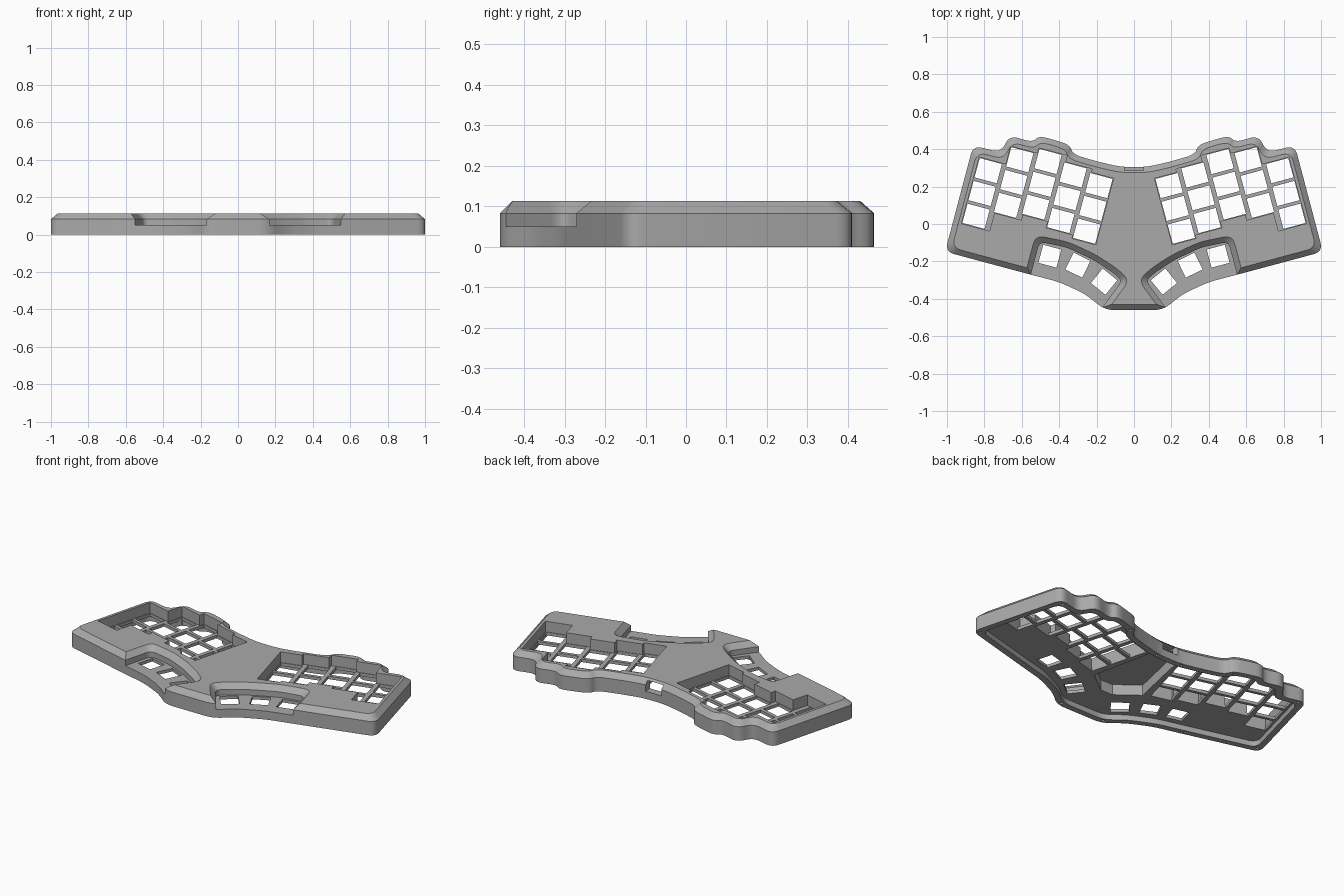
import bpy, bmesh, math
from mathutils import Vector, Matrix

cube = bpy.data.objects.get("Cube")
if cube:
    bpy.data.objects.remove(cube, do_unlink=True)

TOP, EDGE, FLOOR, CAVITY = 0.113, 0.083, 0.05, 0.032
TILT = math.radians(15)

grey = bpy.data.materials.new("case grey")
grey.use_nodes = True
colour = (0.4, 0.4, 0.4, 1)
grey.diffuse_color = colour
grey.node_tree.nodes["Principled BSDF"].inputs["Base Color"].default_value = colour


def mirrored(half):
    """Close a clockwise half outline across x = 0."""
    return half + [(-x, y) for x, y in reversed(half)]


def inset(points, d):
    """Move every edge of a clockwise polygon inward by d."""
    pts = [Vector(p) for p in points]
    out = []
    for i, p in enumerate(pts):
        a = (p - pts[i - 1]).normalized()
        b = (pts[(i + 1) % len(pts)] - p).normalized()
        na, nb = Vector((a.y, -a.x)), Vector((b.y, -b.x))
        out.append(p + (na + nb) * d / (1 + na.dot(nb)))
    return out


def rounded(points, cut=0.05, steps=6):
    """Replace each corner with a short curve."""
    pts = [Vector(p) for p in points]
    out = []
    for i, p in enumerate(pts):
        before, after = pts[i - 1] - p, pts[(i + 1) % len(pts)] - p
        a = p + before.normalized() * min(cut, before.length * 0.45)
        b = p + after.normalized() * min(cut, after.length * 0.45)
        for k in range(steps + 1):
            t = k / steps
            out.append(a * (1 - t) ** 2 + p * 2 * t * (1 - t) + b * t * t)
    return out


def rect(u0, u1, v0, v1, angle=0.0, centre=(0, 0)):
    rot = Matrix.Rotation(angle, 2)
    return [rot @ Vector(c) + Vector(centre)
            for c in ((u0, v0), (u0, v1), (u1, v1), (u1, v0))]


def flip(loop):
    return [Vector((-p[0], p[1])) for p in reversed(loop)]


def loft(bm, layers):
    """Closed solid through (height, loop) layers."""
    rings = [[bm.verts.new((p[0], p[1], z)) for p in loop] for z, loop in layers]
    n = len(rings[0])
    for low, high in zip(rings, rings[1:]):
        for i in range(n):
            j = (i + 1) % n
            bm.faces.new((low[i], low[j], high[j], high[i]))
    bm.faces.new(rings[0][::-1])
    bm.faces.new(rings[-1])


def solid(name, stacks):
    bm = bmesh.new()
    for layers in stacks:
        loft(bm, layers)
    bmesh.ops.recalc_face_normals(bm, faces=bm.faces[:])
    mesh = bpy.data.meshes.new(name)
    bm.to_mesh(mesh)
    bm.free()
    mesh.materials.append(grey)
    obj = bpy.data.objects.new(name, mesh)
    bpy.context.collection.objects.link(obj)
    return obj


def prisms(loops, z0, z1):
    return [[(z0, l), (z1, l)] for l in loops]


def both(loops):
    return loops + [flip(l) for l in loops]


# Case body with a chamfered top edge
outline = mirrored([
    (0.07, 0.305), (0.20, 0.335), (0.325, 0.372), (0.345, 0.425),
    (0.505, 0.472), (0.545, 0.437), (0.665, 0.474), (0.712, 0.382),
    (0.86, 0.42), (1.01, -0.148), (0.555, -0.27), (0.40, -0.31),
    (0.26, -0.375), (0.155, -0.46)])
side = rounded(outline)
case = solid("keyboard_case", [[(0, side), (EDGE, side),
                                (TOP, rounded(inset(outline, 0.03)))]])

# Key columns: staggered wells, each with three openings
HOLE_W, HOLE_H, ROW, PITCH = 0.123, 0.107, 0.126, 0.148
wells, holes = [], []
column_tops = (0.127, 0.227, 0.257, 0.222, 0.203)
for i, top in enumerate(column_tops):
    outer = 0.888 - i * PITCH
    inner = outer - HOLE_W
    reach = 0.004 if i == len(column_tops) - 1 else 0.029
    wells.append(rect(inner - reach, outer + 0.004,
                      top - 2 * ROW - HOLE_H - 0.004, top + 0.004, TILT))
    for k in range(3):
        v = top - k * ROW
        holes.append(rect(inner, outer, v - HOLE_H, v, TILT))

# Thumb openings
for centre, degrees in (((0.16, -0.308), 39), ((0.30, -0.22), 26), ((0.45, -0.172), 15)):
    holes.append(rect(-0.05, 0.05, -0.05, 0.05, math.radians(degrees), centre))

# Thumb pockets with flared upper walls
thumb = [(0.29, -0.61), (0.065, -0.305), (0.105, -0.265), (0.22, -0.19),
         (0.36, -0.125), (0.505, -0.095), (0.64, -0.61)]
wall, flare = rounded(thumb, 0.035), rounded(inset(thumb, -0.05), 0.06)
pockets = [[(z, f(l)) for z, l in ((FLOOR, wall), (EDGE, wall), (EDGE + 0.05, flare))]
           for f in (list, flip)]

# Underside cavity, controller bay, rear port and screw holes
cavity = rounded(inset(outline, 0.036))
bay = mirrored([(0.09, 0.262), (0.10, 0.19), (0.17, -0.13), (0.04, -0.23)])
port = rect(-0.052, 0.052, 0.25, 0.40)
rim = rounded(inset(outline, 0.018))
screws = []
for spot in ((0.97, -0.12), (0.56, -0.25), (0.15, -0.44), (0.83, 0.39), (0.36, 0.41), (0.09, 0.29)):
    c = min(rim, key=lambda p: (p - Vector(spot)).length)
    screws.append([c + Vector((math.sin(a), math.cos(a))) * 0.008
                   for a in (k * math.tau / 12 for k in range(12))])

cutters = [
    ("cavity_cutter", prisms([cavity], -0.1, CAVITY)),
    ("bay_cutter", prisms([bay], -0.05, 0.095)),
    ("well_cutter_a", prisms(both(wells[0::2]), FLOOR, 0.2)),
    ("well_cutter_b", prisms(both(wells[1::2]), FLOOR, 0.21)),
    ("thumb_cutter", pockets),
    ("hole_cutter", prisms(both(holes), -0.12, 0.25)),
    ("port_cutter", prisms([port], 0.045, 0.102)),
    ("screw_cutter", prisms(both(screws), -0.02, 0.025)),
]
bpy.context.view_layer.objects.active = case
for name, stacks in cutters:
    cutter = solid(name, stacks)
    cutter.hide_render = True
    mod = case.modifiers.new(name, 'BOOLEAN')
    mod.operation = 'DIFFERENCE'
    mod.solver = 'EXACT'
    mod.object = cutter
    bpy.ops.object.modifier_apply(modifier=mod.name)
    bpy.data.objects.remove(cutter, do_unlink=True)

# Smooth curved walls, keep hard edges
bpy.ops.object.select_all(action='DESELECT')
case.select_set(True)
bpy.ops.object.shade_smooth_by_angle(angle=math.radians(25))
